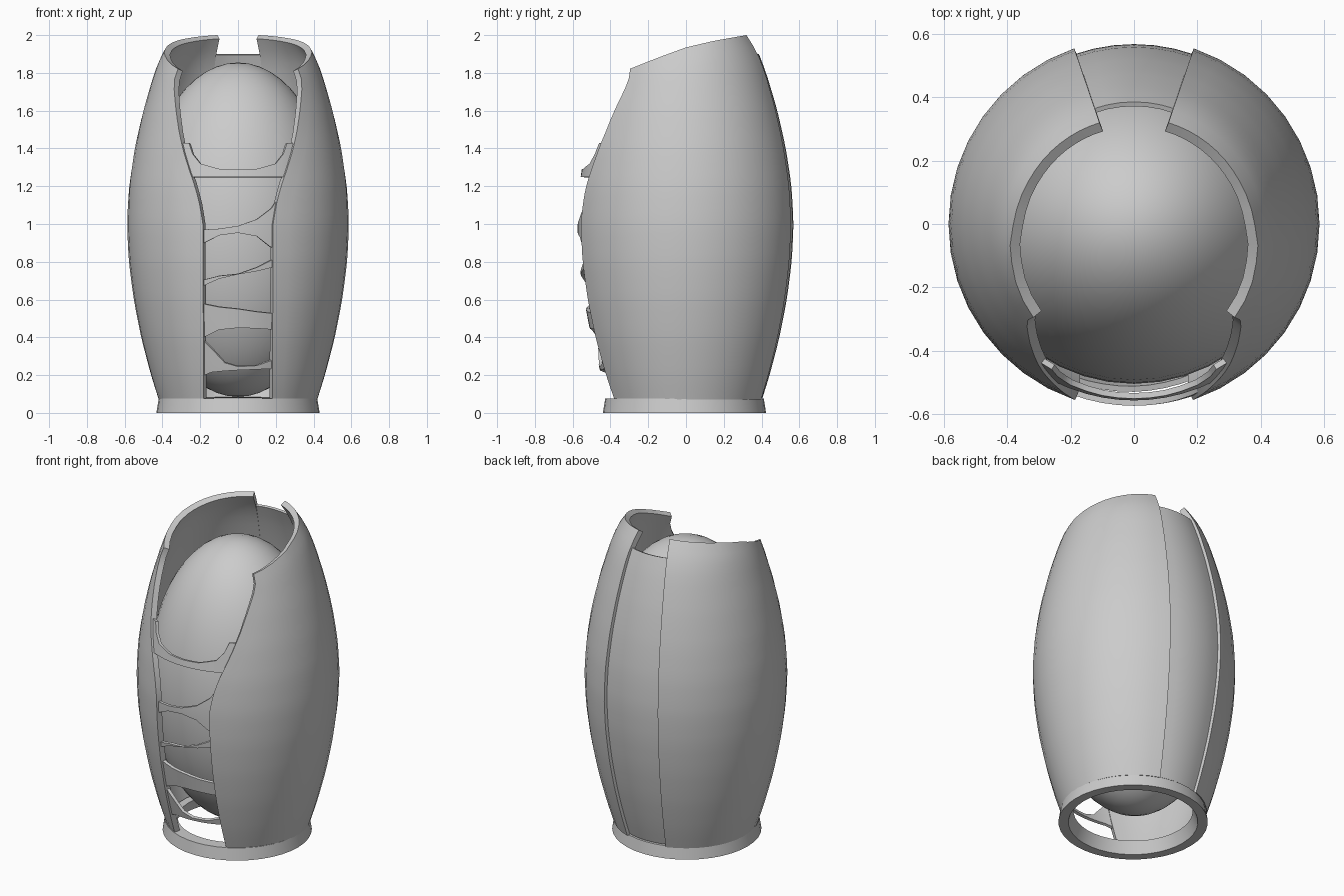
import bpy, math
from mathutils import Vector

if "Cube" in bpy.data.objects:
    bpy.data.objects.remove(bpy.data.objects["Cube"])


def interp(table, t):
    """Piecewise linear lookup."""
    if t <= table[0][0]:
        return table[0][1]
    for (a, va), (b, vb) in zip(table, table[1:]):
        if t <= b:
            return va + (vb - va) * (t - a) / (b - a)
    return table[-1][1]


# barrel radius, front opening half-width and rim height
RADIUS = [(0.07, .42), (.2, .461), (.4, .513), (.6, .552), (.8, .578), (1.0, .588), (1.2, .577),
          (1.4, .547), (1.6, .502), (1.8, .443), (1.9, .404), (2.0, .338)]
OPENING = [(0.07, .182), (1.0, .186), (1.1, .202), (1.2, .228), (1.3, .263), (1.4, .293),
           (1.5, .314), (1.6, .328), (1.7, .338), (1.76, .338), (1.82, .318)]
RIM = [(-.3, 1.82), (-.15, 1.88), (0, 1.935), (.15, 1.97), (.32, 2.0)]
BACK = math.radians(18.8)


def radius(z):
    # smooth the table by averaging near samples
    if z < .12 or z > 1.9:
        return interp(RADIUS, z)
    return sum(interp(RADIUS, z + d) for d in (-.04, 0, .04)) / 3


def finish(ob):
    bpy.ops.object.select_all(action='DESELECT')
    ob.select_set(True)
    bpy.context.view_layer.objects.active = ob
    bpy.ops.object.convert(target='MESH')
    bpy.ops.object.shade_smooth_by_angle(angle=math.radians(35))


def sheet(name, fn, nu, nv, thickness, mirror=False):
    """Curved sheet from fn(u, v), thickened towards the axis."""
    verts = [fn(i / nu, j / nv) for i in range(nu + 1) for j in range(nv + 1)]
    n = nv + 1
    faces = [(i * n + j, (i + 1) * n + j, (i + 1) * n + j + 1, i * n + j + 1)
             for i in range(nu) for j in range(nv)]
    me = bpy.data.meshes.new(name)
    me.from_pydata(verts, [], faces)
    if sum(p.normal.dot(Vector((p.center.x, p.center.y, 0))) for p in me.polygons) < 0:
        me.flip_normals()
    ob = bpy.data.objects.new(name, me)
    bpy.context.collection.objects.link(ob)
    s = ob.modifiers.new("thick", 'SOLIDIFY')
    s.thickness, s.offset = thickness, -1
    if mirror:
        m = ob.modifiers.new("mirror", 'MIRROR')
        m.use_mirror_merge = False
    finish(ob)
    return ob


# outer shell halves
def shell_angle(u, z):
    front = math.pi - math.asin(interp(OPENING, z) / radius(z))
    return BACK + (front - BACK) * u


def shell_point(u, v):
    top = 1.9
    for _ in range(25):
        top = .5 * top + .5 * interp(RIM, radius(top) * math.cos(shell_angle(u, top)))
    z = .07 + (top - .07) * v
    a, r = shell_angle(u, z), radius(z)
    return (r * math.sin(a), r * math.cos(a), z)


sheet("outer_shell", shell_point, 16, 32, .035, mirror=True)


# recessed back panel
def back_point(u, v):
    z = .08 + 1.82 * v
    a, r = BACK * 1.04 * (2 * u - 1), radius(z) - .018
    return (r * math.sin(a), r * math.cos(a), z)


sheet("back_panel", back_point, 6, 28, .015)


# front straps bridging the opening, given as upper and lower (x, z) edges
def strap(name, upper, lower):
    def along(pts, u):
        k = u * (len(pts) - 1)
        i = min(int(k), len(pts) - 2)
        return Vector(pts[i]).lerp(Vector(pts[i + 1]), k - i)

    def point(u, v):
        x, z = along(lower, u).lerp(along(upper, u), v)
        r = radius(z) - .012
        return (x, -math.sqrt(r * r - x * x), z)
    sheet(name, point, 2 * (len(upper) - 1), 4, .018)


half = [(-.32, 1.43), (-.26, 1.43), (-.24, 1.37), (-.2, 1.32), (-.1, 1.292)]
xs = [-.32, -.26, -.24, -.2, -.1, 0, .1, .2, .24, .26, .32]
strap("collar_strap", half + [(0, 1.288)] + [(-x, z) for x, z in reversed(half)],
      [(x, 1.25) for x in xs])
strap("chest_strap",
      [(-.2, .97), (-.1, .975), (0, .99), (.1, 1.025), (.18, 1.085), (.25, 1.2)],
      [(-.2, .89), (-.1, .94), (0, .953), (.1, .935), (.17, .88), (.21, .86)])
strap("waist_strap", [(-.2, .70), (-.1, .725), (0, .735), (.1, .77), (.2, .82)],
      [(-.2, .665), (-.1, .71), (0, .733), (.1, .75), (.2, .775)])
strap("lower_strap", [(-.2, .58), (-.1, .56), (0, .55), (.1, .535), (.2, .525)],
      [(-.2, .39), (-.1, .44), (0, .45), (.1, .447), (.2, .44)])
strap("bottom_strap", [(-.2, .40), (-.14, .34), (-.07, .265), (0, .245), (.1, .25), (.2, .285)],
      [(-.2, .19), (-.14, .215), (-.07, .222), (0, .226), (.1, .23), (.2, .235)])

# inner egg
bpy.ops.mesh.primitive_uv_sphere_add(segments=40, ring_count=28, radius=1, location=(0, 0, .97))
egg = bpy.context.object
egg.name = "inner_egg"
egg.scale = (.52, .505, .885)
finish(egg)

# base ring
ring_profile = [(.432, 0), (.42, .075), (.345, .075), (.375, 0)]
N = 40
verts = [(r * math.sin(2 * math.pi * i / N), -r * math.cos(2 * math.pi * i / N) - .008, z)
         for i in range(N) for r, z in ring_profile]
faces = [(i * 4 + k, (i + 1) % N * 4 + k, (i + 1) % N * 4 + (k + 1) % 4, i * 4 + (k + 1) % 4)
         for i in range(N) for k in range(4)]
me = bpy.data.meshes.new("base_ring")
me.from_pydata(verts, [], faces)
ring = bpy.data.objects.new("base_ring", me)
bpy.context.collection.objects.link(ring)
finish(ring)
